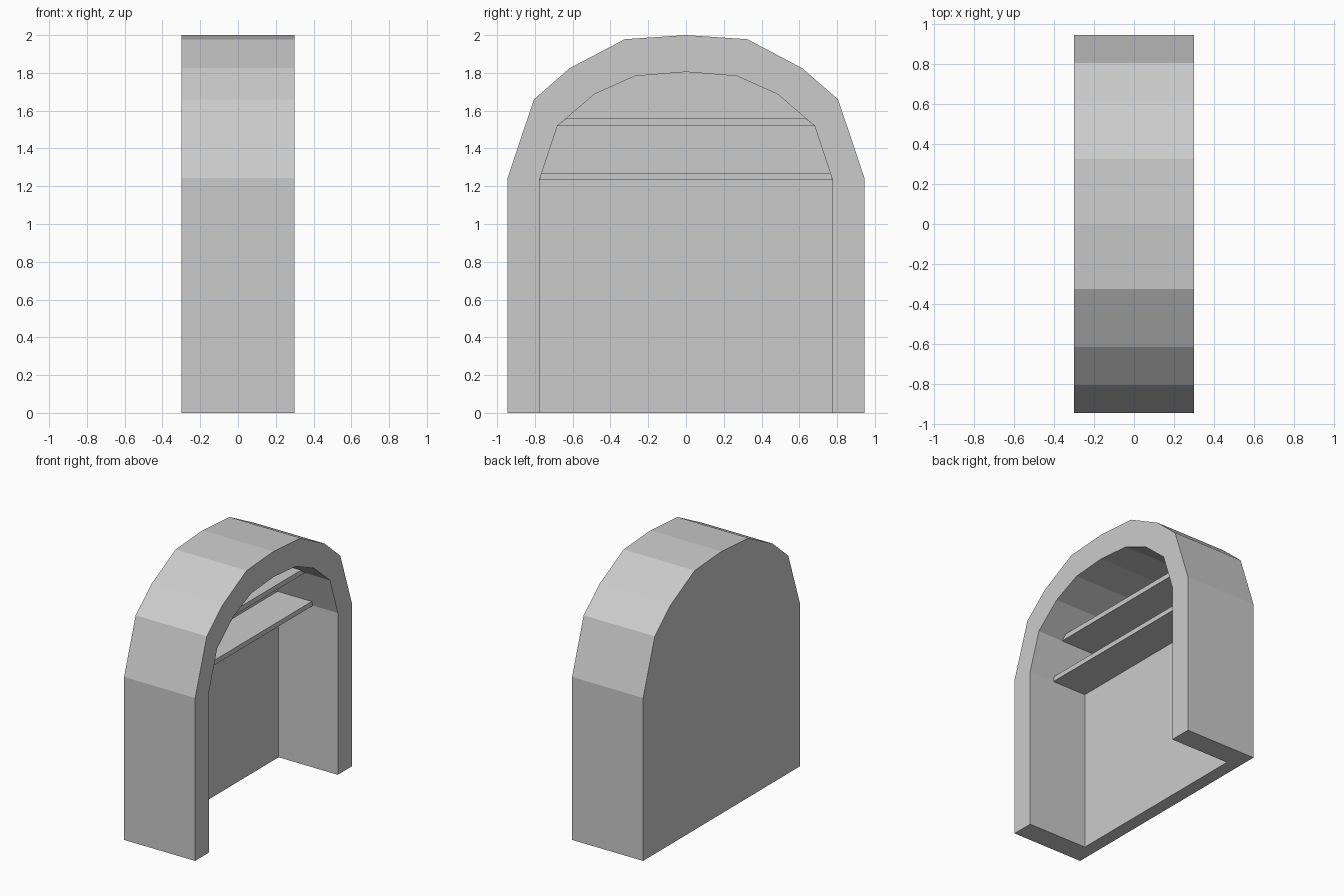
import bpy, bmesh

if "Cube" in bpy.data.objects:
    bpy.data.objects.remove(bpy.data.objects["Cube"])

# half profiles (y, z), floor to crown
OUTER = [(0.945, 0), (0.945, 1.243), (0.805, 1.66), (0.615, 1.825), (0.325, 1.978), (0, 2.0)]
INNER = [(0.775, 0), (0.775, 1.235), (0.68, 1.52), (0.485, 1.687), (0.27, 1.783), (0, 1.805)]
FRONT, BACK, PANEL, SHELF = 0.3, -0.3, -0.2, 0.088


def mirrored(half):
    return half + [(-y, z) for y, z in reversed(half[:-1])]


def finish(bm, name):
    bmesh.ops.recalc_face_normals(bm, faces=bm.faces)
    mesh = bpy.data.meshes.new(name)
    bm.to_mesh(mesh)
    bm.free()
    obj = bpy.data.objects.new(name, mesh)
    bpy.context.collection.objects.link(obj)
    return obj


def path(bm, half, x):
    return [bm.verts.new((x, y, z)) for y, z in mirrored(half)]


# arched shell: outer wall, front rim, recess wall, open at the floor
bm = bmesh.new()
rows = [path(bm, OUTER, BACK), path(bm, OUTER, FRONT),
        path(bm, INNER, FRONT), path(bm, INNER, PANEL)]
for a, b in zip(rows, rows[1:]):
    for i in range(len(a) - 1):
        bm.faces.new((a[i], a[i + 1], b[i + 1], b[i]))
bm.faces.new(rows[0])   # outside of back panel
bm.faces.new(rows[3])   # inside of back panel
bm.faces.new([r[0] for r in rows] + [r[-1] for r in reversed(rows)])  # U-shaped base
finish(bm, "arched_shell")


# shelves, with ends cut to follow the arch
def shelf(name, y0, z0, y1, z1):
    bm = bmesh.new()
    section = [(-y0, z0), (y0, z0), (y1, z1), (-y1, z1)]
    face = bm.faces.new([bm.verts.new((PANEL, y, z)) for y, z in section])
    ext = bmesh.ops.extrude_face_region(bm, geom=[face], use_keep_orig=True)
    moved = [g for g in ext["geom"] if isinstance(g, bmesh.types.BMVert)]
    bmesh.ops.translate(bm, verts=moved, vec=(SHELF - PANEL, 0, 0))
    finish(bm, name)


shelf("lower_shelf", 0.775, 1.233, 0.764, 1.27)
shelf("upper_shelf", 0.68, 1.52, 0.634, 1.558)
